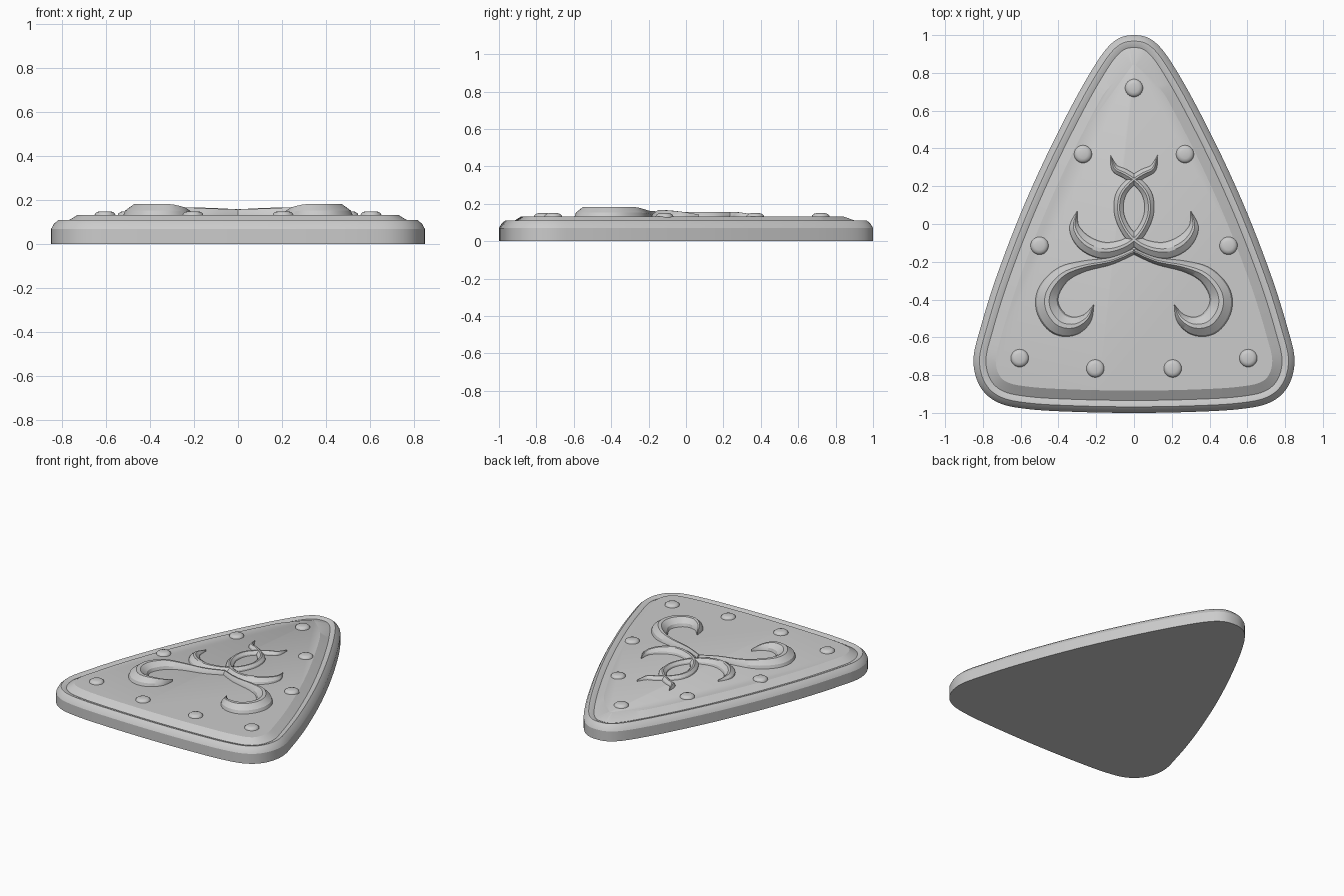
import bpy, math
from mathutils import Vector

cube = bpy.data.objects.get("Cube")
if cube:
    bpy.data.objects.remove(cube, do_unlink=True)

grey = bpy.data.materials.new("plain grey")
grey.use_nodes = True
COLOUR = (0.6, 0.6, 0.6, 1)
grey.diffuse_color = COLOUR
grey.node_tree.nodes["Principled BSDF"].inputs["Base Color"].default_value = COLOUR

PANEL_Z = 0.132


def spline(points, steps, closed=False):
    """Smooth curve through the points, of any dimension."""
    pts = [Vector(p) for p in points]
    n = len(pts)
    get = (lambda i: pts[i % n]) if closed else (lambda i: pts[max(0, min(n - 1, i))])
    out = []
    for i in range(n if closed else n - 1):
        a, b, c, d = (get(i + k) for k in (-1, 0, 1, 2))
        for s in range(steps):
            t = s / steps
            out.append(b + (c - a) * (t / 2) + (2 * a - 5 * b + 4 * c - d) * (t * t / 2)
                       + (3 * b - a - 3 * c + d) * (t ** 3 / 2))
    return out if closed else out + [pts[-1]]


def loft(name, rings, closed_rings, angle=28):
    """Skin a row of equal-length rings and cap both ends."""
    n = len(rings[0])
    verts = [v for ring in rings for v in ring]
    faces = []
    for r in range(len(rings) - 1):
        for i in range(n if closed_rings else n - 1):
            j = (i + 1) % n
            faces.append((r * n + i, r * n + j, (r + 1) * n + j, (r + 1) * n + i))
    if closed_rings:
        faces.append(tuple(reversed(range(n))))
        faces.append(tuple(range(len(verts) - n, len(verts))))
    mesh = bpy.data.meshes.new(name)
    mesh.from_pydata(verts, [], faces)
    mesh.materials.append(grey)
    obj = bpy.data.objects.new(name, mesh)
    bpy.context.collection.objects.link(obj)
    bpy.ops.object.select_all(action='DESELECT')
    obj.select_set(True)
    bpy.context.view_layer.objects.active = obj
    bpy.ops.object.shade_smooth_by_angle(angle=math.radians(angle))
    return obj


# Rounded triangular plate with a raised rim, a groove and an inner panel
half = [(0.12, 0.955), (0.25, 0.77), (0.43, 0.43), (0.59, 0.08), (0.725, -0.27),
        (0.81, -0.54), (0.85, -0.72), (0.815, -0.86), (0.72, -0.945), (0.56, -0.98), (0.3, -0.995)]
outline = [(0, 1)] + half + [(0, -1)] + [(-x, y) for x, y in reversed(half)]
outline = spline(outline[::-1], 8, closed=True)


def inset(depth):
    n = len(outline)
    ring = []
    for i, p in enumerate(outline):
        t = (outline[(i + 1) % n] - outline[i - 1]).normalized()
        d = depth * (1 + 0.35 * max(0, min(1, (p.y - 0.75) / 0.2)) * (depth > 0.1))
        ring.append(p + Vector((-t.y, t.x)) * d)
    return ring


steps = [(0, 0), (0, 0.07), (0.012, 0.092), (0.032, 0.11), (0.04, 0.11),
         (0.066, 0.1), (0.118, PANEL_Z)]
loft("shield_plate", [[(p.x, p.y, z) for p in inset(d)] for d, z in steps], True)

# Low round studs on the panel
stud_spots = [(0, 0.72)]
for x, y in [(0.27, 0.37), (0.5, -0.115), (0.605, -0.71), (0.205, -0.765)]:
    stud_spots += [(x, y), (-x, y)]
for k, (x, y) in enumerate(stud_spots):
    rings = [[(x + r * math.cos(a * math.tau / 24), y + r * math.sin(a * math.tau / 24), PANEL_Z + z)
              for a in range(24)] for r, z in [(0.048, -0.004), (0.046, 0.006), (0.037, 0.014), (0.024, 0.018)]]
    loft(f"stud_{k + 1}", rings, True, 40)


# Raised scrollwork: chamfered ribbons with tapering width
def ribbon(name, path, height, side):
    pts = spline(path, 8)
    rings = []
    for i, p in enumerate(pts):
        a, b = pts[max(i - 1, 0)], pts[min(i + 1, len(pts) - 1)]
        t = Vector((b.x - a.x, b.y - a.y)).normalized()
        w = max(p.z, 0.001)
        h = height * min(1, 0.35 + w * 14)
        rings.append([(side * (p.x - t.y * w * u), p.y + t.x * w * u, PANEL_Z - 0.003 + h * v)
                      for u, v in [(1, 0), (0.85, 0.45), (0.2, 1), (-0.2, 1), (-0.85, 0.45), (-1, 0)]])
    if side > 0:
        rings = rings[::-1]
    loft(name, rings, False)


# Each path point is x, y and half width
lower_curl = [(0, -0.145, 0.015), (0.12, -0.195, 0.02), (0.27, -0.225, 0.03), (0.38, -0.27, 0.045),
              (0.452, -0.36, 0.058), (0.455, -0.45, 0.063), (0.4, -0.525, 0.063),
              (0.32, -0.54, 0.05), (0.25, -0.5, 0.028), (0.212, -0.425, 0)]
upper_curl = [(0.3, 0.07, 0), (0.315, -0.02, 0.028), (0.26, -0.1, 0.043), (0.16, -0.14, 0.045),
              (0.05, -0.115, 0.036), (-0.03, -0.05, 0.028), (-0.078, 0.05, 0.026),
              (-0.072, 0.15, 0.027), (-0.02, 0.22, 0.025), (0.045, 0.265, 0.025),
              (0.1, 0.295, 0.02), (0.125, 0.365, 0)]
for label, side in (("left", 1), ("right", -1)):
    ribbon(f"lower_curl_{label}", lower_curl, 0.053, side)
    ribbon(f"upper_curl_{label}", upper_curl, 0.038, side)
